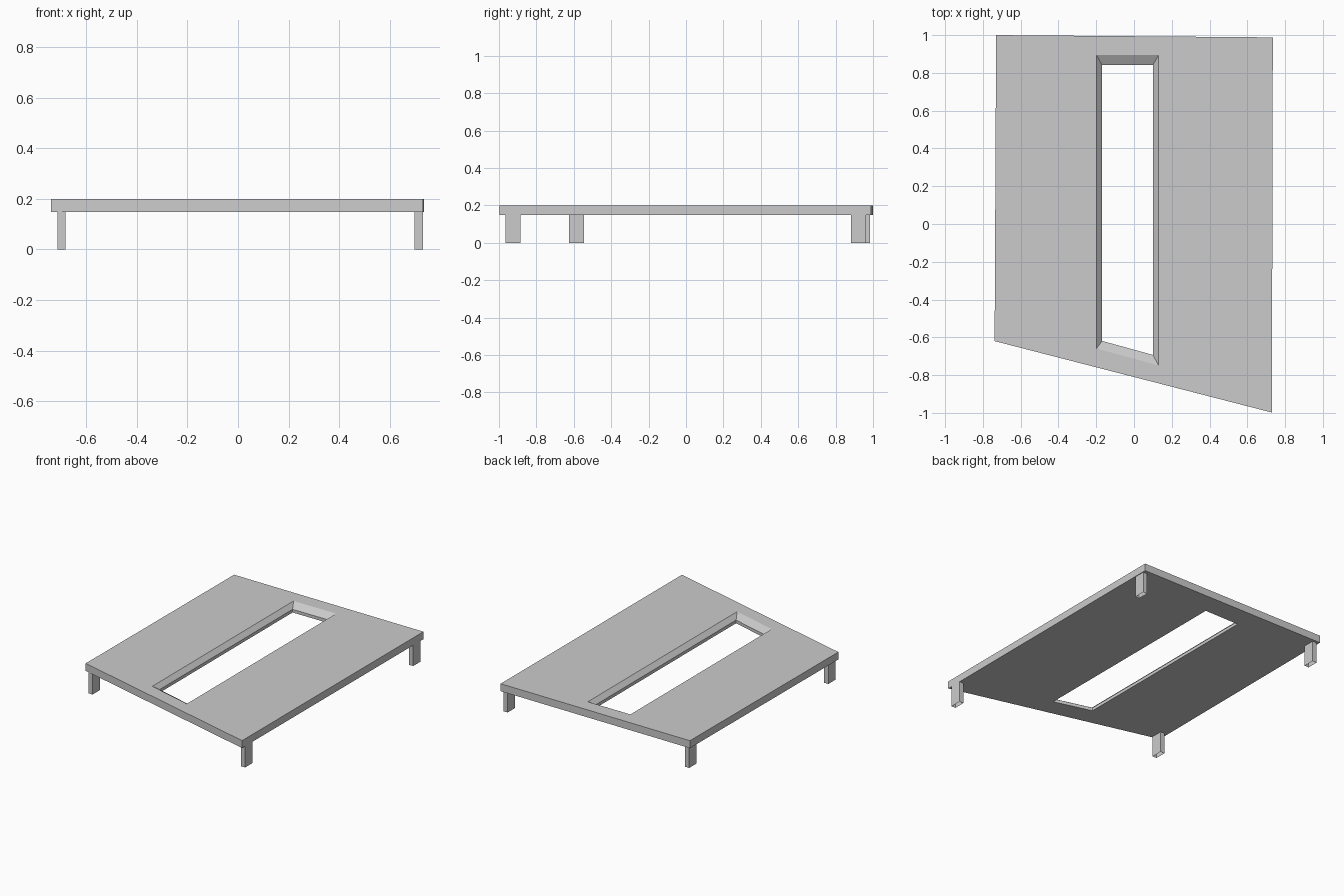
import bpy
import bmesh

cube = bpy.data.objects.get("Cube")
if cube:
    bpy.data.objects.remove(cube, do_unlink=True)

grey = bpy.data.materials.new("light_grey")
grey.use_nodes = True
grey.diffuse_color = (0.6, 0.6, 0.6, 1)
grey.node_tree.nodes["Principled BSDF"].inputs["Base Color"].default_value = (0.6, 0.6, 0.6, 1)

TOP, LIP, UNDER = 0.2, 0.17, 0.148


def make_object(name, bm):
    mesh = bpy.data.meshes.new(name)
    bm.to_mesh(mesh)
    bm.free()
    mesh.materials.append(grey)
    obj = bpy.data.objects.new(name, mesh)
    bpy.context.collection.objects.link(obj)
    return obj


def add_ring(bm, corners, z):
    return [bm.verts.new((x, y, z)) for x, y in corners]


def bridge(bm, a, b):
    for i in range(len(a)):
        j = (i + 1) % len(a)
        bm.faces.new((a[i], a[j], b[j], b[i]))


# Outlines, counter-clockwise from the front right corner
outer = [(-0.738, -0.62), (0.73, -0.998), (0.735, 0.988), (-0.73, 1.0)]
slot_top = [(-0.198, -0.659), (0.13, -0.749), (0.13, 0.894), (-0.198, 0.894)]
slot_low = [(-0.169, -0.619), (0.1, -0.693), (0.1, 0.841), (-0.169, 0.841)]

# Deck: closed loop of rings around the slot, with a sloped rim above a short lip
bm = bmesh.new()
rings = [add_ring(bm, c, z) for c, z in (
    (outer, UNDER), (outer, TOP), (slot_top, TOP), (slot_low, LIP), (slot_low, UNDER))]
for a, b in zip(rings, rings[1:] + rings[:1]):
    bridge(bm, a, b)
bmesh.ops.recalc_face_normals(bm, faces=bm.faces)
make_object("deck", bm)

# Legs: hollow rectangular tubes, open below
legs = {
    "front_right_leg": (-0.698, -0.585),
    "front_left_leg": (0.714, -0.924),
    "back_right_leg": (-0.698, 0.944),
    "back_left_leg": (0.714, 0.923),
}
HX, HY = 0.016, 0.04
for name, (x, y) in legs.items():
    corners = [(x - HX, y - HY), (x + HX, y - HY), (x + HX, y + HY), (x - HX, y + HY)]
    bm = bmesh.new()
    bridge(bm, add_ring(bm, corners, 0), add_ring(bm, corners, UNDER))
    make_object(name, bm)
